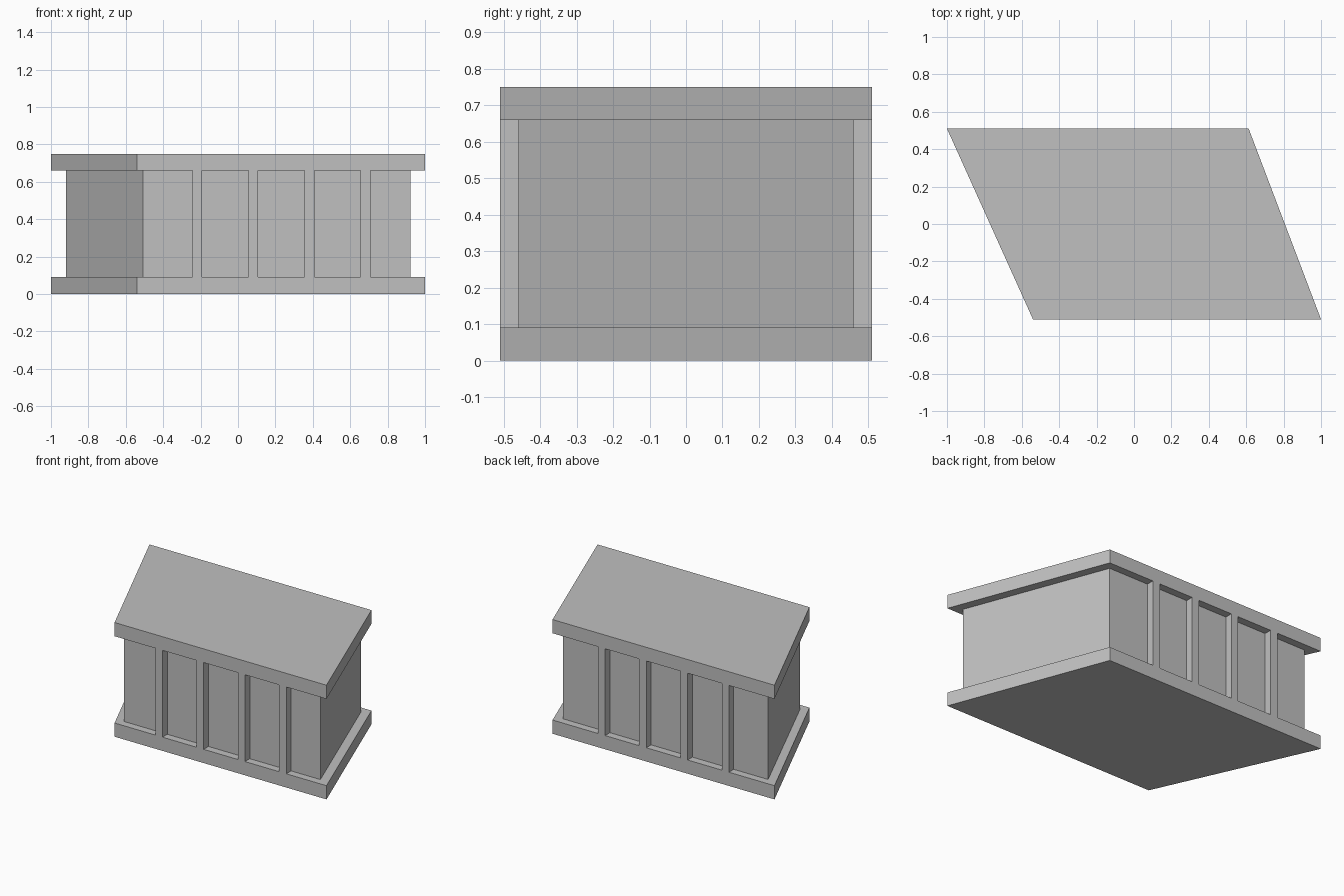
import bpy
import bmesh

cube = bpy.data.objects.get("Cube")
if cube:
    bpy.data.objects.remove(cube)

# One plain stone colour
stone = bpy.data.materials.new("light grey stone")
stone.use_nodes = True
colour = (0.527, 0.527, 0.527, 1)
stone.diffuse_color = colour
stone.node_tree.nodes["Principled BSDF"].inputs["Base Color"].default_value = colour

BASE_TOP, ROOF_BOTTOM, ROOF_TOP = 0.09, 0.66, 0.75
SLAB_Y, WALL_Y = 0.51, 0.46
PILASTER_WIDTH = 0.052


def prism(name, outline, z0, z1):
    """Extrude a flat outline from z0 up to z1."""
    bm = bmesh.new()
    face = bm.faces.new([bm.verts.new((x, y, z0)) for x, y in outline])
    grown = bmesh.ops.extrude_face_region(bm, geom=[face])["geom"]
    top = [v for v in grown if isinstance(v, bmesh.types.BMVert)]
    bmesh.ops.translate(bm, verts=top, vec=(0, 0, z1 - z0))
    bmesh.ops.recalc_face_normals(bm, faces=bm.faces)
    mesh = bpy.data.meshes.new(name)
    bm.to_mesh(mesh)
    bm.free()
    mesh.materials.append(stone)
    obj = bpy.data.objects.new(name, mesh)
    bpy.context.collection.objects.link(obj)
    return obj


# Skewed base and roof slabs
slab = [(-0.54, -SLAB_Y), (1, -SLAB_Y), (0.613, SLAB_Y), (-1, SLAB_Y)]
prism("base_slab", slab, 0, BASE_TOP)
prism("roof_slab", slab, ROOF_BOTTOM, ROOF_TOP)

# Inset body between the slabs
body = [(-0.507, -WALL_Y), (0.921, -WALL_Y), (0.572, WALL_Y), (-0.919, WALL_Y)]
prism("body", body, BASE_TOP, ROOF_BOTTOM)

# Four pilasters on each long wall, flush with the slab edges
for side, sign, first_x in (("front", -1, -0.218), ("back", 1, -0.643)):
    for i in range(4):
        x = first_x + i * 0.3
        left, right = x - PILASTER_WIDTH / 2, x + PILASTER_WIDTH / 2
        inner, outer = sign * WALL_Y, sign * SLAB_Y
        prism(f"{side}_pilaster_{i + 1}",
              [(left, inner), (right, inner), (right, outer), (left, outer)],
              BASE_TOP, ROOF_BOTTOM)
